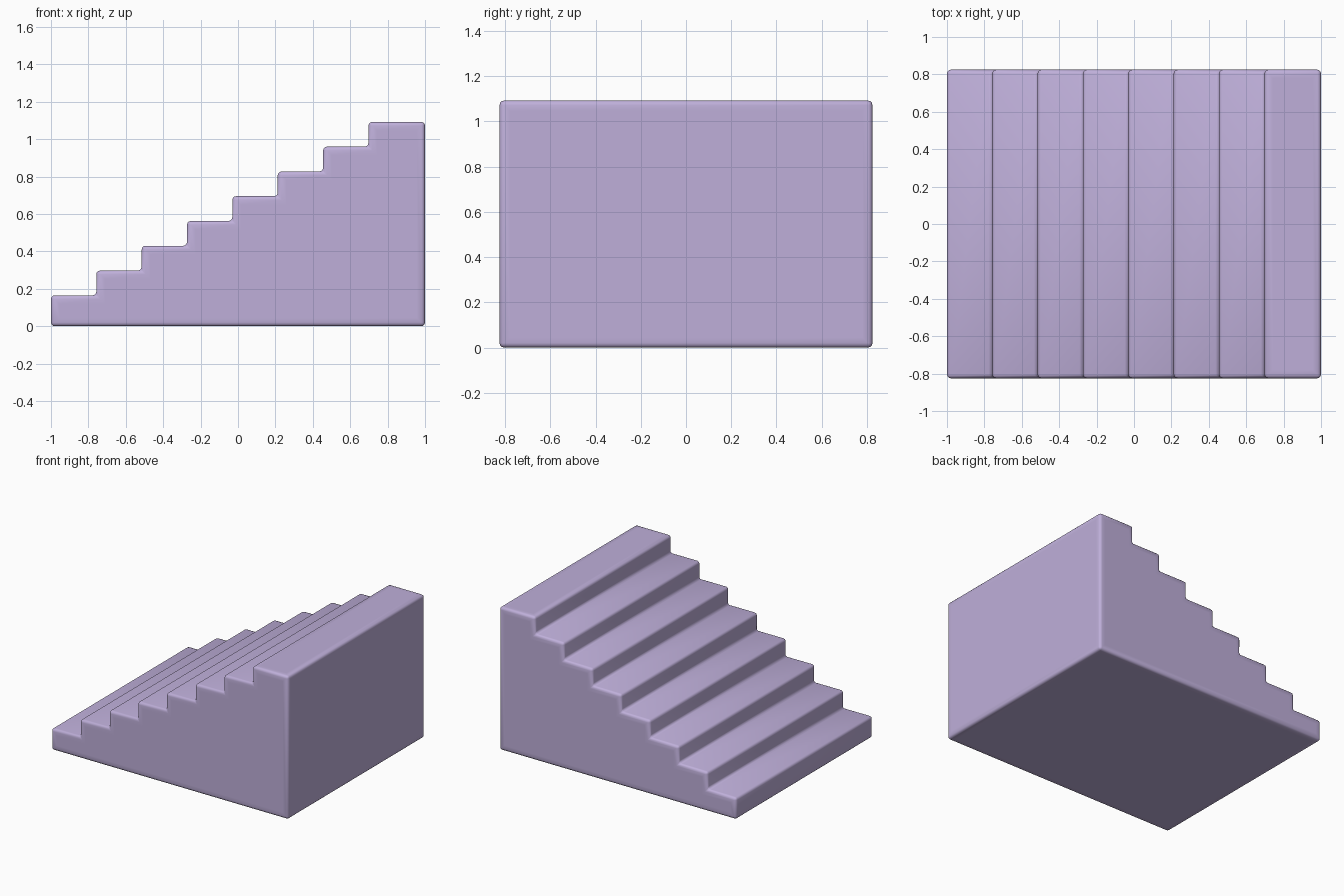
import bpy
import bmesh

cube = bpy.data.objects.get("Cube")
if cube:
    bpy.data.objects.remove(cube, do_unlink=True)

STEPS = 8
RUN, RISE = 0.2425, 0.1325
FIRST_HEIGHT = 0.165
HALF_LENGTH, HALF_WIDTH = 1.0, 0.825

# Lilac paint
lilac = bpy.data.materials.new("lilac")
lilac.use_nodes = True
colour = (0.52, 0.43, 0.70, 1)
lilac.diffuse_color = colour
lilac.node_tree.nodes["Principled BSDF"].inputs["Base Color"].default_value = colour

# Stepped side profile, climbing towards +x
profile = [(-HALF_LENGTH, 0)]
for i in range(STEPS):
    height = FIRST_HEIGHT + i * RISE
    end = HALF_LENGTH if i == STEPS - 1 else -HALF_LENGTH + (i + 1) * RUN
    profile += [(-HALF_LENGTH + i * RUN, height), (end, height)]
profile.append((HALF_LENGTH, 0))

# Solid staircase block
bm = bmesh.new()
side = bm.faces.new([bm.verts.new((x, -HALF_WIDTH, z)) for x, z in profile])
extruded = bmesh.ops.extrude_face_region(bm, geom=[side], use_keep_orig=True)
moved = [g for g in extruded["geom"] if isinstance(g, bmesh.types.BMVert)]
bmesh.ops.translate(bm, verts=moved, vec=(0, 2 * HALF_WIDTH, 0))
bmesh.ops.recalc_face_normals(bm, faces=bm.faces)

# Softly rounded edges
bmesh.ops.bevel(bm, geom=bm.edges[:], offset=0.02, offset_type='OFFSET',
                segments=3, profile=0.5, affect='EDGES', clamp_overlap=True)
bm.normal_update()

# Border loops keep the sides, base and back flat inside their rounded rims
large = [f for f in bm.faces if f.calc_area() > 0.4]
bmesh.ops.inset_individual(bm, faces=large, thickness=0.025, use_even_offset=True)
for face in bm.faces:
    face.smooth = True

mesh = bpy.data.meshes.new("staircase")
bm.to_mesh(mesh)
bm.free()
mesh.materials.append(lilac)
staircase = bpy.data.objects.new("staircase", mesh)
bpy.context.collection.objects.link(staircase)
